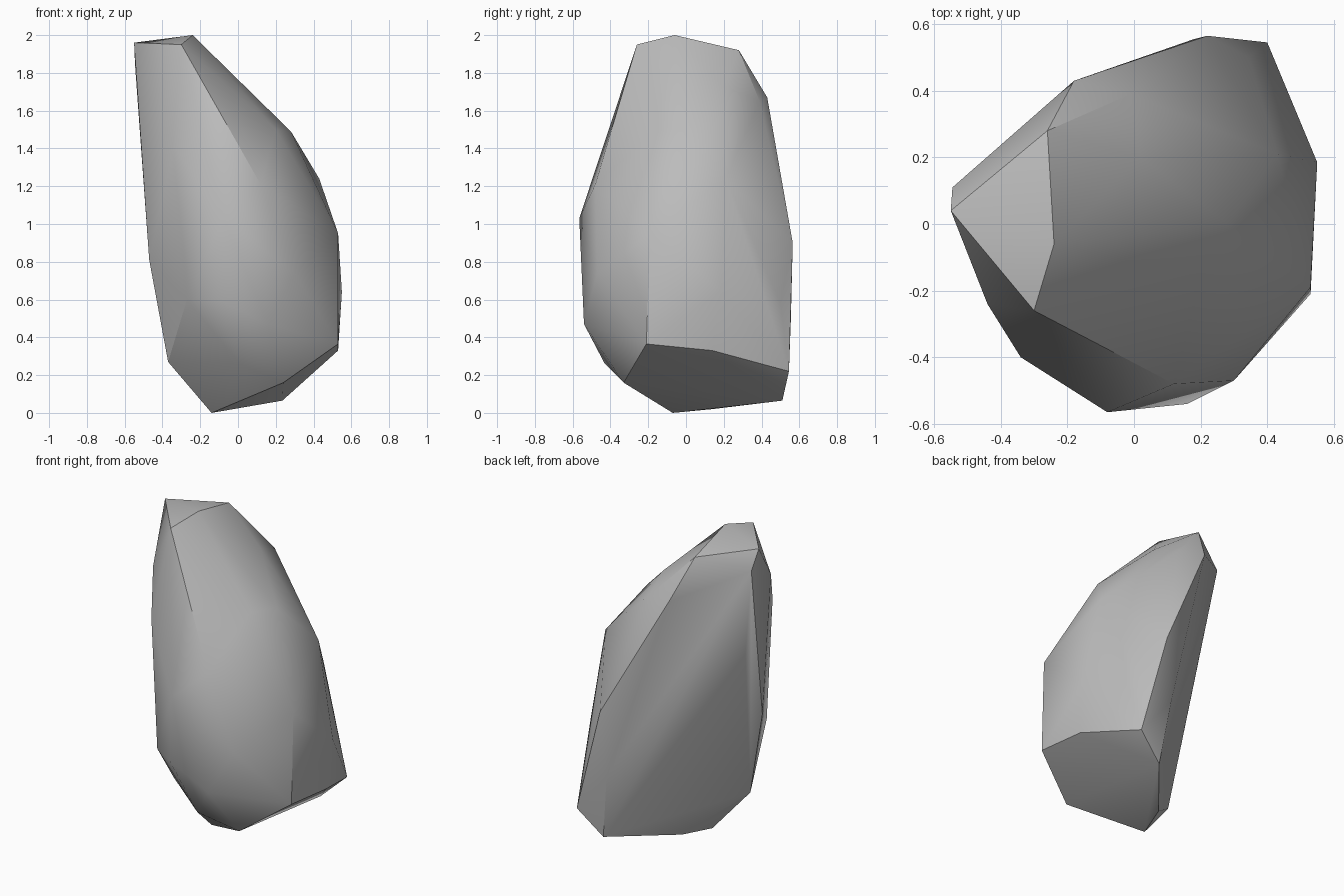
import bpy
import bmesh
import math
from mathutils import Vector

default_cube = bpy.data.objects.get("Cube")
if default_cube:
    bpy.data.objects.remove(default_cube, do_unlink=True)

# Corners of the boulder, grouped by region
crown = [(-.3, -.26, 1.95), (-.24, -.06, 2), (-.26, .28, 1.92),
         (-.55, .04, 1.96), (-.545, .11, 1.84)]
back_shoulder = [(-.18, .43, 1.67), (-.01, .39, 1.65), (.02, .2, 1.73)]
left_slope = [(.28, 0, 1.49), (.2, -.155, 1.5), (.43, .21, 1.24)]
left_side = [(.53, -.19, .95), (.55, .185, .64),
             (.53, -.21, .365), (.53, .14, .33)]
front_side = [(.12, -.48, 1.21), (-.08, -.565, 1.03), (.3, -.47, .74),
              (-.11, -.54, .6), (.16, -.54, .47), (.01, -.43, .26)]
right_side = [(-.44, -.24, 1.66), (-.34, -.4, 1.41), (-.46, .05, 1.26),
              (-.47, -.11, .81), (-.27, -.44, .6), (-.37, -.13, .27)]
back_side = [(.22, .565, .9), (.18, .555, .49), (.345, .5, .58),
             (.4, .545, .22)]
base = [(.24, -.33, .16), (.235, .51, .065), (-.07, .14, .02), (-.14, -.07, 0)]

corners = [Vector(corner) for corner in
           crown + back_shoulder + left_slope + left_side
           + front_side + right_side + back_side + base]
middle = Vector((0, 0, 1))


def wrap(points):
    """Stretch a faceted skin; also return the corners it passed over."""
    skin = bmesh.new()
    for point in points:
        skin.verts.new(point)
    skin.verts.index_update()
    bmesh.ops.convex_hull(skin, input=skin.verts[:])
    skin.verts.ensure_lookup_table()
    missed = [i for i, v in enumerate(skin.verts) if not v.link_faces]
    return skin, missed


# Inflate the chipped corners until the skin touches them all
inflated = [corner.copy() for corner in corners]
bm, missed = wrap(inflated)
for step in range(80):
    if not missed:
        break
    for i in missed:
        inflated[i] = middle + (inflated[i] - middle) * 1.01
    bm.free()
    bm, missed = wrap(inflated)

# Sink them back to form the hollows
for vert, corner in zip(bm.verts, corners):
    vert.co = corner
loose = [v for v in bm.verts if not v.link_faces]
bmesh.ops.delete(bm, geom=loose, context="VERTS")
bmesh.ops.recalc_face_normals(bm, faces=bm.faces[:])

mesh = bpy.data.meshes.new("boulder")
bm.to_mesh(mesh)
bm.free()
boulder = bpy.data.objects.new("boulder", mesh)
bpy.context.collection.objects.link(boulder)

# Plain stone grey
stone = bpy.data.materials.new("stone_grey")
stone.use_nodes = True
grey = (.5, .5, .5, 1)
stone.diffuse_color = grey
for node in stone.node_tree.nodes:
    if node.type == "BSDF_PRINCIPLED":
        node.inputs["Base Color"].default_value = grey
mesh.materials.append(stone)

# Soft facets with sharp ridges
bpy.ops.object.select_all(action="DESELECT")
boulder.select_set(True)
bpy.context.view_layer.objects.active = boulder
bpy.ops.object.shade_smooth_by_angle(angle=math.radians(30))
